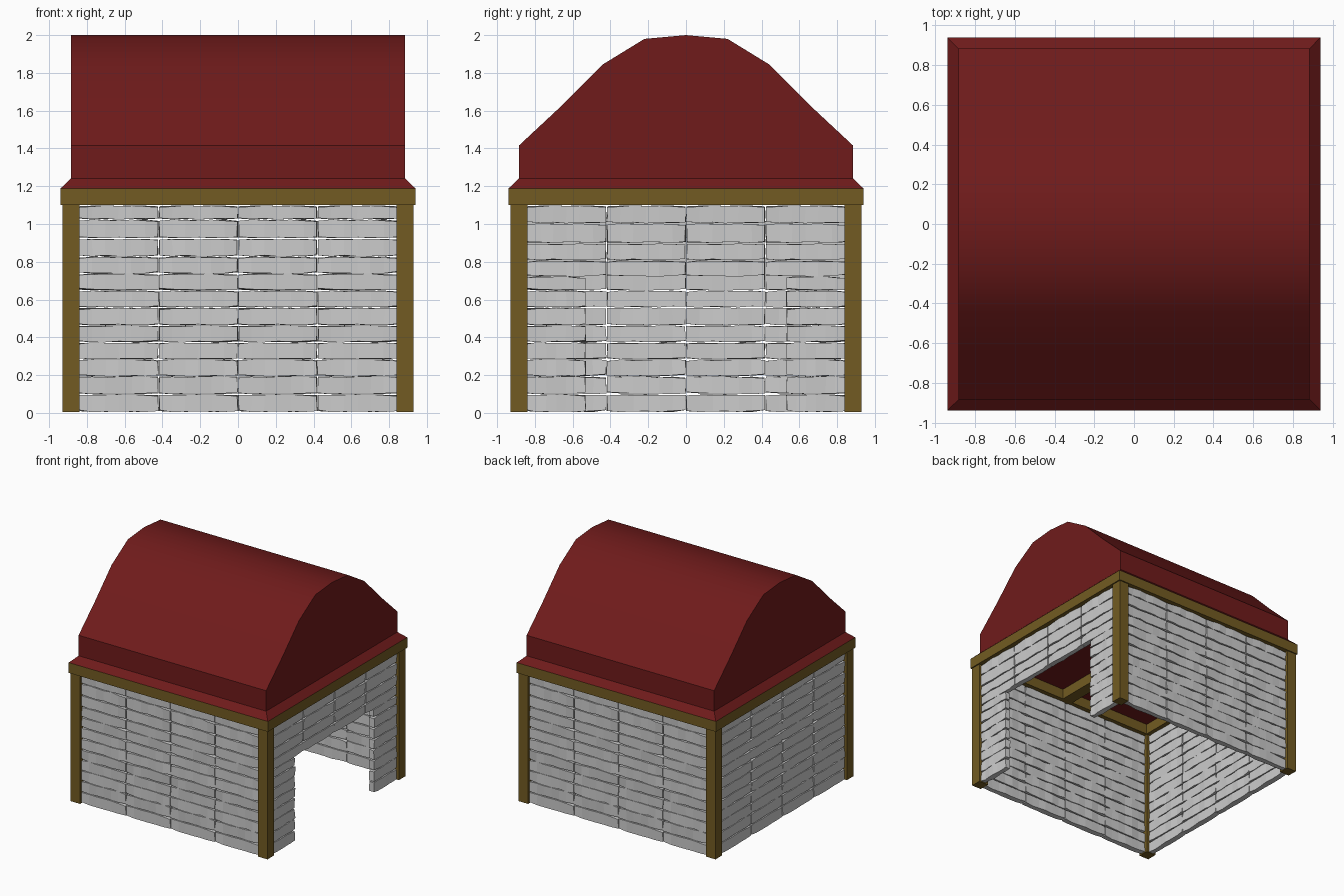
import bpy, bmesh, math, random
from mathutils import Matrix, Vector

if "Cube" in bpy.data.objects:
    bpy.data.objects.remove(bpy.data.objects["Cube"])


def material(name, color):
    m = bpy.data.materials.new(name)
    m.diffuse_color = (*color, 1)
    m.use_nodes = True
    m.node_tree.nodes["Principled BSDF"].inputs["Base Color"].default_value = m.diffuse_color
    return m


WOOD = material("wood", (0.17, 0.105, 0.016))
RED = material("roof_red", (0.16, 0.011, 0.011))


def make_object(name, bm, mat=None):
    bmesh.ops.recalc_face_normals(bm, faces=bm.faces)
    me = bpy.data.meshes.new(name)
    bm.to_mesh(me)
    bm.free()
    ob = bpy.data.objects.new(name, me)
    bpy.context.collection.objects.link(ob)
    if mat:
        me.materials.append(mat)
    return ob


def box(name, lo, hi, mat):
    lo, hi = Vector(lo), Vector(hi)
    bm = bmesh.new()
    bmesh.ops.create_cube(bm, size=1)
    bmesh.ops.scale(bm, vec=hi - lo, verts=bm.verts)
    bmesh.ops.translate(bm, vec=(lo + hi) / 2, verts=bm.verts)
    return make_object(name, bm, mat)


# Corner posts
for x, xn in ((-1, "left"), (1, "right")):
    for y, yn in ((-1, "front"), (1, "back")):
        c = Vector((0.885 * x, 0.885 * y, 0))
        box(f"{yn}_{xn}_post", c + Vector((-.045, -.045, 0.005)), c + Vector((.045, .045, 1.1)), WOOD)

# Ring of top beams with a middle cross beam
B, I = 0.94, 0.835
box("front_beam", (-B, -B, 1.1), (B, -I, 1.188), WOOD)
box("back_beam", (-B, I, 1.1), (B, B, 1.188), WOOD)
box("left_beam", (-B, -I, 1.1), (-I, I, 1.188), WOOD)
box("right_beam", (I, -I, 1.1), (B, I, 1.188), WOOD)
box("middle_beam", (-.05, -I, 1.1), (.05, I, 1.188), WOOD)

# Roof: flared skirt under a barrel-shaped top
half = [(0.94, 1.188), (0.885, 1.24), (0.885, 1.415), (0.665, 1.62), (0.44, 1.845), (0.22, 1.98)]
profile = [(-y, z) for y, z in half] + [(0, 2.0)] + [(y, z) for y, z in reversed(half)]
bm = bmesh.new()
ends = []
for s in (-1, 1):
    ends.append([bm.verts.new((s * (0.94 if z < 1.2 else 0.885), y, z)) for y, z in profile])
n = len(profile)
for i in range(n):
    j = (i + 1) % n
    bm.faces.new((ends[0][i], ends[0][j], ends[1][j], ends[1][i]))
for e in ends:
    bm.faces.new((e[0], e[1], e[-2], e[-1]))
    bm.faces.new(e[1:-1])
roof = make_object("roof", bm, RED)
bpy.context.view_layer.objects.active = roof
roof.select_set(True)
bpy.ops.object.shade_smooth_by_angle(angle=math.radians(40))


# Rough stone: a bar whose cross-section wobbles along its length
def stone(bm, u0, u1, z0, z1, seed, xf):
    rng = random.Random(seed)
    steps = 6
    tilt = rng.uniform(-.003, .003)
    rings = []
    for k in range(steps + 1):
        t = k / steps
        end = .004 if k in (0, steps) else 0
        ring = []
        for d, top in ((-.91, 0), (-.91, 1), (-.865, 1), (-.865, 0)):
            z = (z1 - .004 - end if top else z0 + .002 + end) + rng.uniform(-.004, .003)
            z = max(0, min(1.1, z + tilt * (2 * t - 1)))
            u = u0 + .003 + (u1 - u0 - .006) * t + rng.uniform(-.003, .003)
            ring.append(bm.verts.new(xf @ Vector((u, d + rng.uniform(-.004, .004), z))))
        rings.append(ring)
    for a, b in zip(rings, rings[1:]):
        for i in range(4):
            j = (i + 1) % 4
            bm.faces.new((a[i], a[j], b[j], b[i]))
    bm.faces.new(rings[0])
    bm.faces.new(rings[-1])


courses = [0.005, .1, .195, .285, .375, .465, .56, .65, .74, .83, .925, 1.025, 1.1]
door_courses = [0.005, .1, .195, .285, .375, .465, .56, .65, .725, .81, .9, 1.005, 1.1]
columns = [-.845, -.42, 0, .42, .845]

# Four stone walls; the right one has a wide doorway
for name, turn in (("front", 0), ("right", 90), ("back", 180), ("left", 270)):
    bm = bmesh.new()
    xf = Matrix.Rotation(math.radians(turn), 4, 'Z')
    door = name == "right"
    zs = door_courses if door else courses
    for r in range(12):
        if door and r < 8:
            spans = [(-.845, -.53), (.53, .845)]
        else:
            spans = list(zip(columns, columns[1:]))
        for u0, u1 in spans:
            stone(bm, u0, u1, zs[r], zs[r + 1], r + 1, xf)
    make_object(f"{name}_stone_wall", bm)
